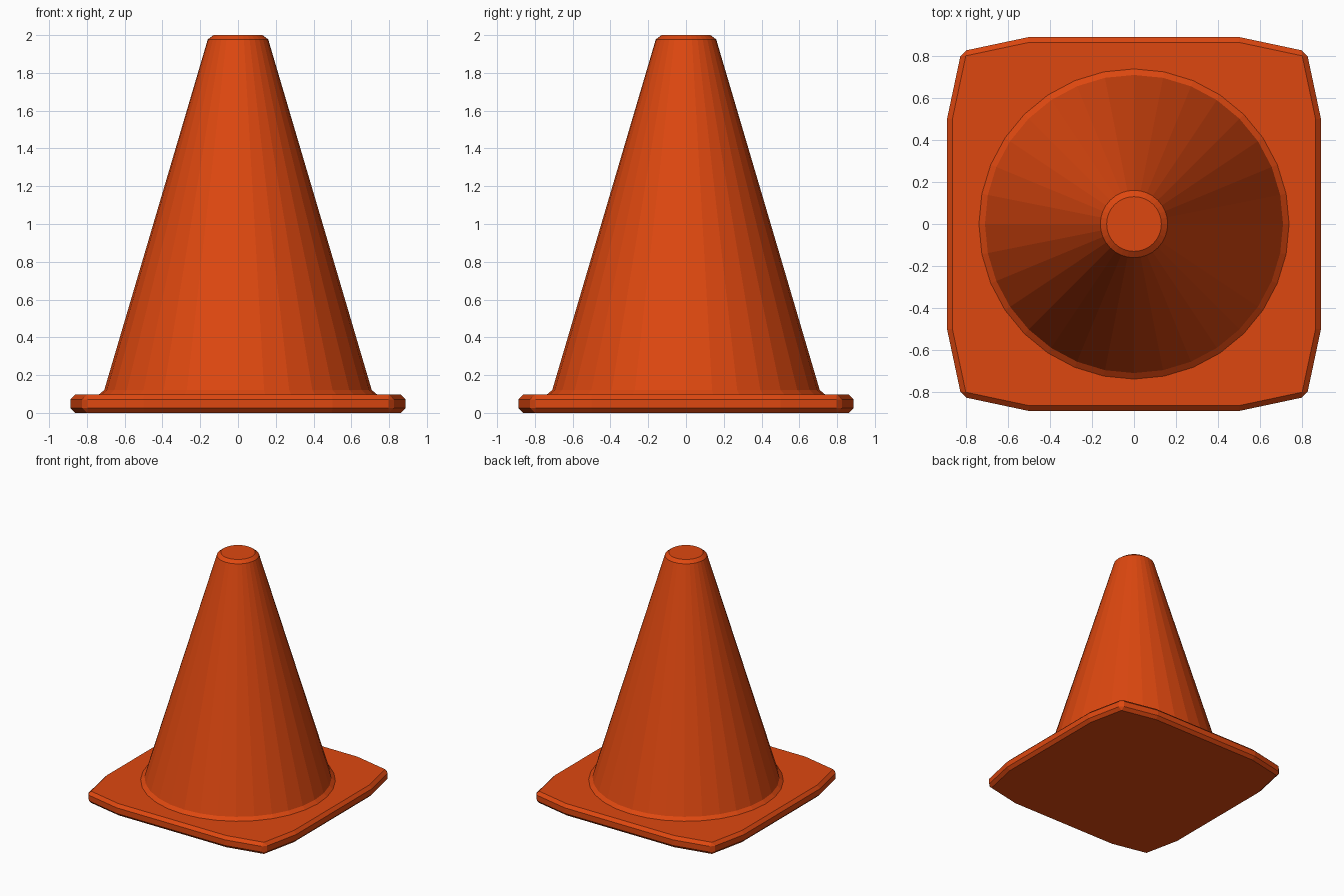
import bpy, bmesh, math

cube = bpy.data.objects.get("Cube")
if cube:
    bpy.data.objects.remove(cube, do_unlink=True)

# Single orange material
ORANGE = (0.73, 0.064, 0.005, 1.0)
orange = bpy.data.materials.new("traffic_orange")
orange.use_nodes = True
orange.diffuse_color = ORANGE
orange.node_tree.nodes["Principled BSDF"].inputs["Base Color"].default_value = ORANGE


def add_object(name, bm):
    bmesh.ops.recalc_face_normals(bm, faces=bm.faces)
    mesh = bpy.data.meshes.new(name)
    bm.to_mesh(mesh)
    bm.free()
    mesh.materials.append(orange)
    obj = bpy.data.objects.new(name, mesh)
    bpy.context.collection.objects.link(obj)
    return obj


# Base plate: one bowed side repeated round the four quarters, with chamfered edges
bm = bmesh.new()
side = [(0.82, 0.82), (0.5, 0.888), (-0.5, 0.888)]
outline = []
for quarter in range(4):
    for x, y in side:
        for _ in range(quarter):
            x, y = -y, x
        outline.append(bm.verts.new((x, y, 0)))
bottom = bm.faces.new(outline)
top = bmesh.ops.extrude_face_region(bm, geom=[bottom], use_keep_orig=True)
top_verts = [v for v in top["geom"] if isinstance(v, bmesh.types.BMVert)]
bmesh.ops.translate(bm, verts=top_verts, vec=(0, 0, 0.097))
base = add_object("base_plate", bm)
chamfer = base.modifiers.new("chamfer", "BEVEL")
chamfer.width = 0.025
chamfer.segments = 1
chamfer.limit_method = "ANGLE"
chamfer.angle_limit = math.radians(30)

# Cone body: flared foot, tapering wall, chamfered rim and closed cap
SIDES = 32
profile = [(0.738, 0.096), (0.708, 0.121), (0.16, 1.977), (0.13, 2.0)]
bm = bmesh.new()
rings = []
for radius, z in profile:
    angles = [math.tau * i / SIDES for i in range(SIDES)]
    rings.append([bm.verts.new((radius * math.cos(a), radius * math.sin(a), z))
                  for a in angles])
for low, high in zip(rings, rings[1:]):
    for i in range(SIDES):
        j = (i + 1) % SIDES
        bm.faces.new((low[i], low[j], high[j], high[i]))
bm.faces.new(rings[-1])
add_object("cone_body", bm)
